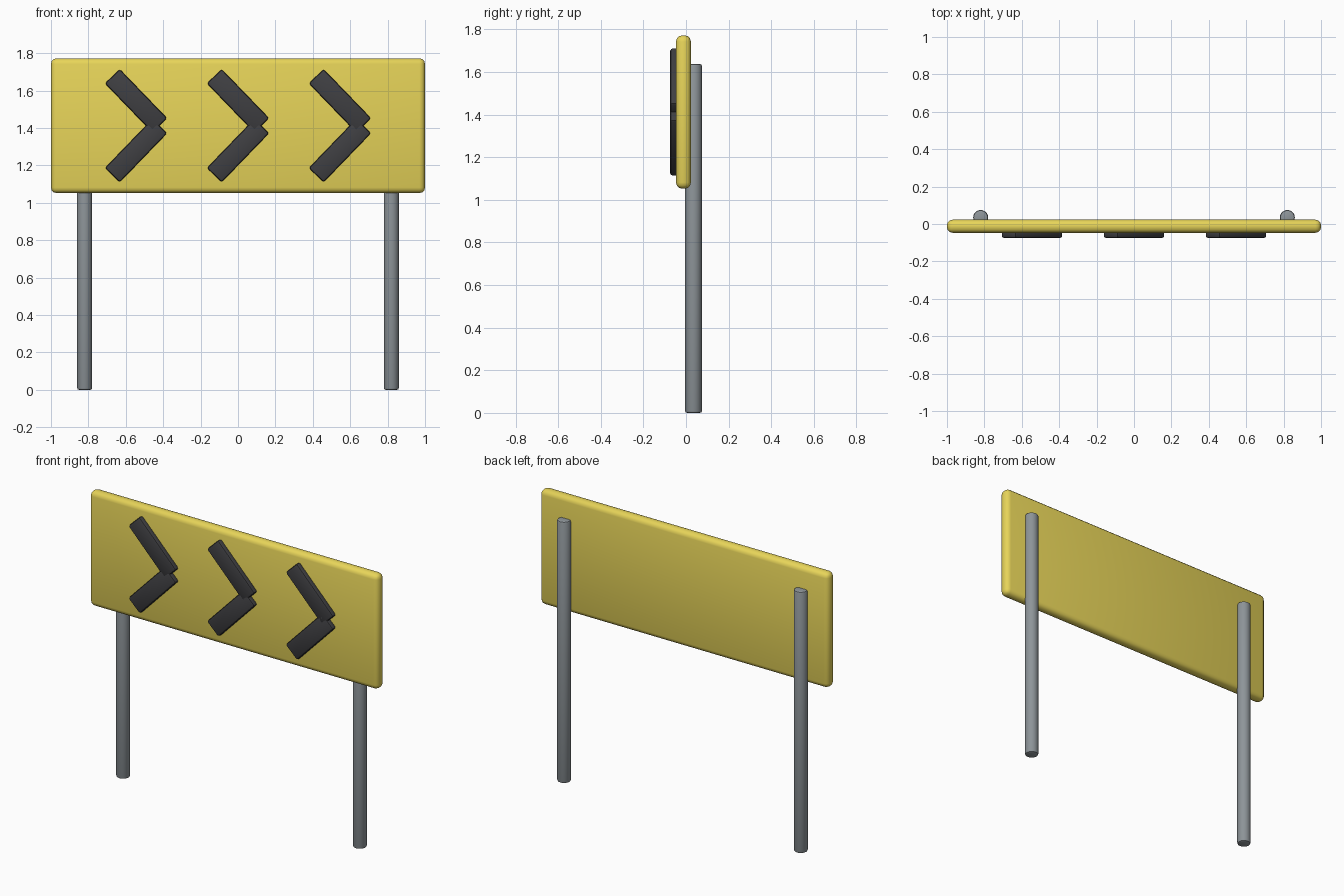
import bpy
import math

if "Cube" in bpy.data.objects:
    bpy.data.objects.remove(bpy.data.objects["Cube"])


def material(name, color):
    m = bpy.data.materials.new(name)
    m.diffuse_color = color
    m.use_nodes = True
    m.node_tree.nodes["Principled BSDF"].inputs["Base Color"].default_value = m.diffuse_color
    return m


yellow = material("yellow_paint", (0.80, 0.66, 0.10, 1))
black = material("black_paint", (0.05, 0.05, 0.055, 1))
steel = material("steel", (0.27, 0.30, 0.32, 1))


def finish(ob, name, mat, bevel, segments):
    ob.name = name
    ob.data.materials.append(mat)
    bpy.ops.object.transform_apply(location=False, rotation=False, scale=True)
    mod = ob.modifiers.new("bevel", "BEVEL")
    mod.width = bevel
    mod.segments = segments
    mod.limit_method = 'ANGLE'
    mod.angle_limit = math.radians(40)
    bpy.ops.object.modifier_apply(modifier=mod.name)
    bpy.ops.object.shade_smooth_by_angle(angle=math.radians(35))


def box(name, loc, size, mat, bevel, segments=2, tilt=0.0):
    bpy.ops.mesh.primitive_cube_add(size=1, location=loc, rotation=(0, tilt, 0))
    ob = bpy.context.object
    ob.scale = size
    finish(ob, name, mat, bevel, segments)


# Sign board
MID_Z = 1.412
box("sign_panel", (0, -0.012, MID_Z), (2.0, 0.07, 0.72), yellow, 0.03, 3)

# Three chevrons, each made of two raised bars
for i, x in enumerate((-0.545, 0, 0.545)):
    for side, label in ((1, "upper"), (-1, "lower")):
        box(f"chevron_{i + 1}_{label}", (x, -0.055, MID_Z + side * 0.133),
            (0.365, 0.04, 0.11), black, 0.012, 2, side * math.radians(46))

# Support posts behind the board
POST_H = 1.638
for x, label in ((-0.82, "left"), (0.82, "right")):
    bpy.ops.mesh.primitive_cylinder_add(vertices=20, radius=0.04, depth=POST_H,
                                        location=(x, 0.035, POST_H / 2))
    finish(bpy.context.object, f"post_{label}", steel, 0.01, 2)
